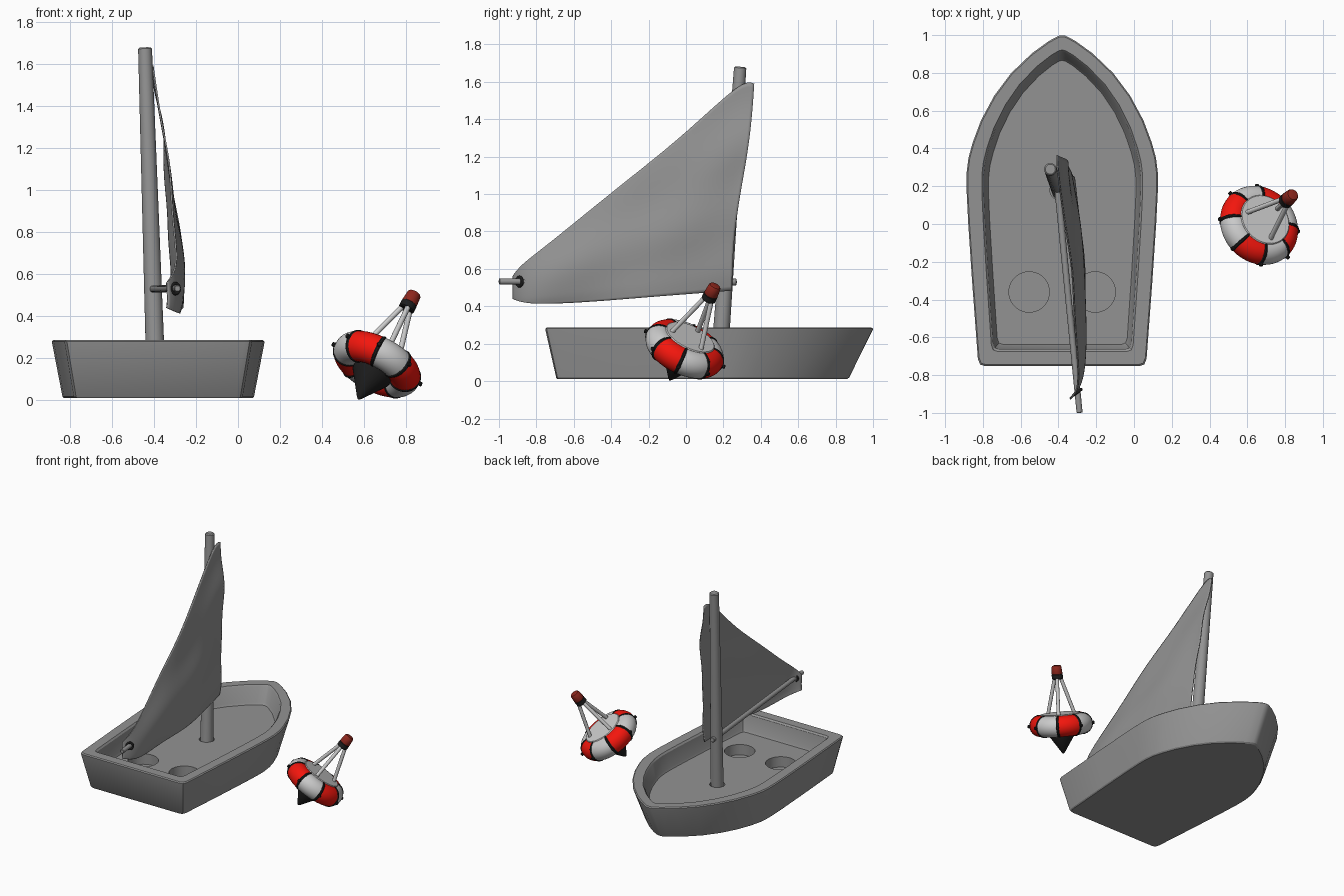
import bpy, bmesh, math
from math import sin, cos, pi, radians
from mathutils import Vector, Matrix

if "Cube" in bpy.data.objects:
    bpy.data.objects.remove(bpy.data.objects["Cube"])


def material(name, rgb):
    m = bpy.data.materials.new(name)
    m.diffuse_color = (*rgb, 1)
    m.use_nodes = True
    m.node_tree.nodes["Principled BSDF"].inputs["Base Color"].default_value = m.diffuse_color
    return m


GREY = material("boat_grey", (0.29, 0.29, 0.29))
RED = material("red", (0.9, 0.008, 0.004))
DARK_RED = material("dark_red", (0.27, 0.02, 0.012))
WHITE = material("white", (0.8, 0.8, 0.8))
BLACK = material("black", (0.012, 0.012, 0.012))


def shade(ob, angle):
    bpy.ops.object.select_all(action='DESELECT')
    ob.select_set(True)
    bpy.context.view_layer.objects.active = ob
    bpy.ops.object.shade_smooth_by_angle(angle=radians(angle))


def finish(bm, name, mat=GREY, matrix=None, angle=35):
    bmesh.ops.recalc_face_normals(bm, faces=bm.faces)
    me = bpy.data.meshes.new(name)
    bm.to_mesh(me)
    bm.free()
    ob = bpy.data.objects.new(name, me)
    bpy.context.collection.objects.link(ob)
    me.materials.append(mat)
    if matrix:
        ob.matrix_world = matrix
    shade(ob, angle)
    return ob


def loft(rings, cap=True):
    bm = bmesh.new()
    rows = [[bm.verts.new(p) for p in r] for r in rings]
    n = len(rows[0])
    for a, b in zip(rows, rows[1:]):
        for i in range(n):
            j = (i + 1) % n
            bm.faces.new((a[i], a[j], b[j], b[i]))
    if cap:
        bm.faces.new(rows[0])
        bm.faces.new(rows[-1])
    return bm


def lathe(profile, n=32):
    return loft([[(r * cos(2 * pi * i / n), r * sin(2 * pi * i / n), z)
                  for i in range(n)] for r, z in profile])


def rod(name, a, b, ra, rb, mat=GREY, matrix=None, n=24):
    a, b = Vector(a), Vector(b)
    d = b - a
    L, e = d.length, rb * 0.2
    bm = lathe([(ra - e, 0), (ra, e), (rb, L - e), (rb - e, L)], n)
    m = Matrix.Translation(a) @ Vector((0, 0, 1)).rotation_difference(d).to_matrix().to_4x4()
    return finish(bm, name, mat, (matrix @ m) if matrix else m)


# Hull: one outline, scaled into nested rings
CX = -0.38
half = [(0.41, -0.753), (0.435, -0.745), (0.447, -0.715), (0.478, -0.3), (0.498, 0.0), (0.507, 0.18),
        (0.507, 0.27), (0.497, 0.35), (0.475, 0.43), (0.43, 0.55), (0.36, 0.68), (0.27, 0.8),
        (0.16, 0.905), (0.07, 0.97), (0.02, 0.997)]
outline = half + [(0, 1.0)] + [(-x, y) for x, y in reversed(half)]


def hull_ring(sx, sy, cy, z):
    return [(CX + x * sx, cy + (y - cy) * sy, z) for x, y in outline]


hull = finish(loft([
    hull_ring(0.885, 0.882, -0.2, 0.01), hull_ring(0.9, 0.893, -0.2, 0.018),
    hull_ring(0.997, 0.998, 0.1, 0.272), hull_ring(0.999, 0.999, 0.1, 0.28),
    hull_ring(0.985, 0.99, 0.1, 0.287), hull_ring(0.84, 0.91, 0.12, 0.287),
    hull_ring(0.82, 0.897, 0.12, 0.275), hull_ring(0.785, 0.868, 0.07, 0.165),
    hull_ring(0.77, 0.857, 0.06, 0.15)]), "hull")

# Round seat wells and mast socket cut into the deck
for x, y, r, z in ((-0.555, -0.36, 0.107, 0.07), (-0.205, -0.36, 0.107, 0.07), (-0.392, 0.18, 0.053, 0.05)):
    cut = finish(lathe([(r, z), (r, 0.22)], 40), "cutter")
    cut.location = (x, y, 0)
    cut.hide_render = True
    mod = hull.modifiers.new("well", 'BOOLEAN')
    mod.object, mod.operation, mod.solver = cut, 'DIFFERENCE', 'EXACT'
    bpy.context.view_layer.objects.active = hull
    bpy.ops.object.modifier_apply(modifier=mod.name)
    bpy.data.objects.remove(cut)
shade(hull, 30)

# Mast and boom
rod("mast", (-0.389, 0.174, 0.05), (-0.443, 0.29, 1.68), 0.046, 0.033)
rod("boom", (-0.412, 0.27, 0.53), (-0.288, -1.0, 0.533), 0.018, 0.016)

# Sail: columns from foot to leech (y, z, x), bellied to one side with soft wrinkles
foot = [(0.245, 0.485, -0.335), (0.2, 0.48, -0.325), (0, 0.465, -0.29), (-0.25, 0.445, -0.262),
        (-0.5, 0.425, -0.28), (-0.75, 0.412, -0.268), (-0.87, 0.418, -0.29), (-0.925, 0.44, -0.34)]
leech = [(0.365, 1.59, -0.40), (0.305, 1.615, -0.405), (0, 1.325, -0.36), (-0.25, 1.125, -0.335),
         (-0.5, 0.925, -0.31), (-0.75, 0.72, -0.29), (-0.885, 0.62, -0.295), (-0.925, 0.56, -0.34)]
bm = bmesh.new()
ROWS = 12
cols = []
for k, (f, l) in enumerate(zip(foot, leech)):
    col = []
    for i in range(ROWS + 1):
        v = i / ROWS
        y, z, x = (a + (b - a) * v for a, b in zip(f, l))
        belly = sin(pi * v ** 0.7) * (0.028 if k < 6 else 0.004)
        ripple = (0.008 * sin(9 * y + 9 * z) + 0.006 * sin(17 * z - 5 * y)) * (k < 6)
        y += (0.012 * sin(2 * pi * v + pi) - 0.008 * sin(pi * v)) * (k < 2)
        col.append(bm.verts.new((x + belly + ripple, y, z)))
    cols.append(col)
for a, b in zip(cols, cols[1:]):
    for i in range(ROWS):
        bm.faces.new((a[i], b[i], b[i + 1], a[i + 1]))
sail = finish(bm, "sail", angle=60)
sub = sail.modifiers.new("smooth", 'SUBSURF')
sub.levels = sub.render_levels = 2
sub.boundary_smooth = 'PRESERVE_CORNERS'
sol = sail.modifiers.new("thickness", 'SOLIDIFY')
sol.thickness, sol.offset = 0.008, 0


def torus_arc(a0, a1, R, radii, n=28):
    rings = []
    for i, r in enumerate(radii):
        a = a0 + (a1 - a0) * i / (len(radii) - 1)
        rings.append([((R + r * cos(2 * pi * j / n)) * cos(a), (R + r * cos(2 * pi * j / n)) * sin(a),
                       r * sin(2 * pi * j / n)) for j in range(n)])
    return loft(rings, False)


# Grommet where the boom pierces the sail
turn = Vector((0, 0, 1)).rotation_difference(Vector((0.6, -0.8, 0))).to_matrix().to_4x4()
finish(torus_arc(0, 2 * pi, 0.024, [0.008] * 33, 12), "sail_grommet", BLACK,
       Matrix.Translation((-0.299, -0.89, 0.532)) @ turn)

# Buoy, built upright and then tipped over
axis = Vector((0.43, 0.39, 0.81))
T = Matrix.Translation((0.662, -0.007, 0.172)) @ \
    Vector((0, 0, 1)).rotation_difference(axis).to_matrix().to_4x4()
BASE = radians(42)
R, TUBE = 0.147, 0.074
for k in range(8):
    a = BASE + k * pi / 4
    finish(torus_arc(a, a + pi / 4, R, [TUBE] * 9), f"float_segment_{k}", WHITE if k % 2 else RED, T)
    finish(torus_arc(a - 0.06, a + 0.06, R, [TUBE - 0.002, TUBE + 0.004, TUBE + 0.004, TUBE - 0.002]),
           f"float_strap_{k}", BLACK, T)
    # small rope lug on each strap
    lug = T @ Matrix.Rotation(a, 4, 'Z')
    rod(f"strap_lug_{k}", (R + TUBE, 0, 0), (R + TUBE + 0.016, 0, 0), 0.011, 0.011, BLACK, lug, 10)
finish(lathe([(0.10, -0.05), (0.137, 0.055), (0.142, 0.062), (0.142, 0.074), (0.137, 0.079)], 40),
       "buoy_plate", WHITE, T)
finish(lathe([(0.10, -0.04), (0.095, -0.07), (0.012, -0.196), (0.003, -0.206)]), "buoy_keel_cone", BLACK, T)
for k in range(3):
    a = BASE + k * 2 * pi / 3
    rod(f"buoy_leg_{k}", (0.108 * cos(a), 0.108 * sin(a), 0.07), (0.022 * cos(a), 0.022 * sin(a), 0.335),
        0.013, 0.013, WHITE, T, 16)
finish(lathe([(0.032, 0.32), (0.039, 0.325), (0.039, 0.354), (0.034, 0.359)]), "lamp_collar", BLACK, T)
finish(lathe([(0.034, 0.352), (0.038, 0.36), (0.034, 0.408), (0.029, 0.416), (0.02, 0.419)]),
       "lamp", DARK_RED, T)
